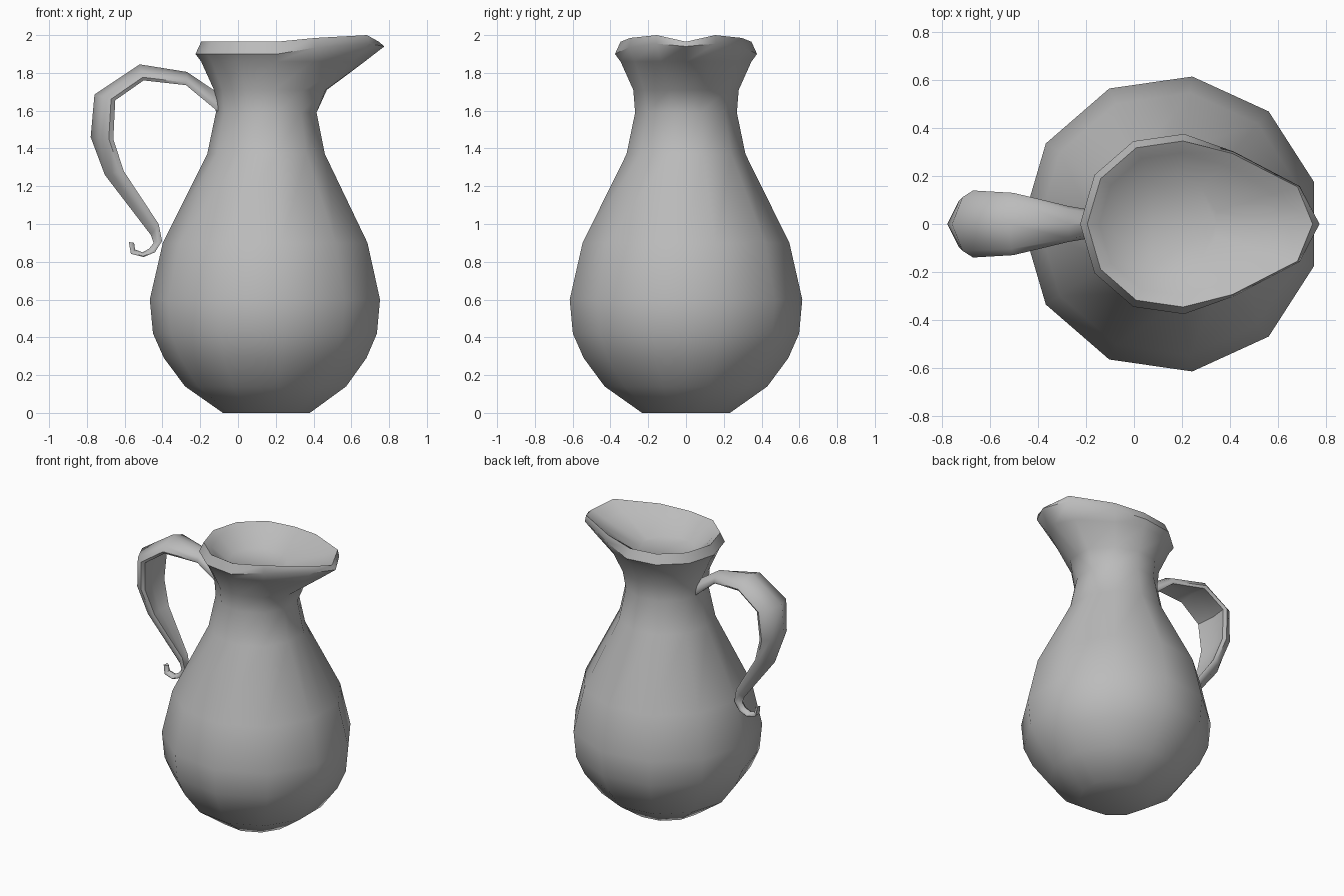
import bpy, bmesh, math

cube = bpy.data.objects.get("Cube")
if cube:
    bpy.data.objects.remove(cube, do_unlink=True)

grey = bpy.data.materials.new("clay_grey")
grey.use_nodes = True
COLOUR = (0.5, 0.5, 0.5, 1)
grey.diffuse_color = COLOUR
grey.node_tree.nodes["Principled BSDF"].inputs["Base Color"].default_value = COLOUR

SIDES = 11
STEP = 2 * math.pi / SIDES
AXIS_X = 0.155


def finish(bm, name, sharp):
    bmesh.ops.recalc_face_normals(bm, faces=bm.faces)
    mesh = bpy.data.meshes.new(name)
    bm.to_mesh(mesh)
    bm.free()
    mesh.materials.append(grey)
    obj = bpy.data.objects.new(name, mesh)
    bpy.context.collection.objects.link(obj)
    bpy.ops.object.select_all(action="DESELECT")
    obj.select_set(True)
    bpy.context.view_layer.objects.active = obj
    bpy.ops.object.shade_smooth_by_angle(angle=math.radians(sharp))
    return obj


def skin(rings, name, sharp):
    """Join closed rings of points with quads and cap both ends."""
    bm = bmesh.new()
    loops = [[bm.verts.new(p) for p in ring] for ring in rings]
    for a, b in zip(loops, loops[1:]):
        for i in range(len(a)):
            j = (i + 1) % len(a)
            bm.faces.new((a[i], a[j], b[j], b[i]))
    bm.faces.new(loops[0])
    bm.faces.new(loops[-1])
    return finish(bm, name, sharp)


def jug_ring(z, r, pull=(0, 0, 0), lift=(0, 0, 0)):
    """Eleven-sided ring plus a spout point; pull and lift shape the spout
    at its tip, its cheeks and its shoulders."""
    points = []
    for k in range(SIDES + 1):
        step = min(k, SIDES + 1 - k)
        angle = 0 if k == 0 else (k - 0.5) * STEP
        radius = r * math.cos(STEP / 2) if k == 0 else r
        rise = 0
        if step < 3:
            radius += pull[step]
            rise = lift[step]
        points.append((AXIS_X + radius * math.cos(angle),
                       radius * math.sin(angle), z + rise))
    return points


# Jug: belly, neck, flared rim with spout, then the inside of the mouth
belly = [(0, .235), (.14, .435), (.29, .547), (.42, .605), (.6, .622),
         (.9, .553), (1.37, .318), (1.59, .272)]
rings = [jug_ring(z, r) for z, r in belly]
rings += [
    jug_ring(1.71, .282, (.045, .04, .01)),
    jug_ring(1.86, .35, (.18, .12, .01), (0, 0, 0)),
    jug_ring(1.90, .38, (.255, .18, .02), (.04, .055, .035)),
    jug_ring(1.965, .35, (.255, .2, .04), (0, .035, .02)),
    jug_ring(1.935, .30, (.2, .15, .03), (-.01, .01, .01)),
    jug_ring(1.84, .195),
]
skin(rings, "jug_body", 45)

# Handle: arched strap given by outer ridge, inner face and half width
stations = [
    (-.10, 1.69, -.10, 1.59, .045), (-.27, 1.805, -.275, 1.735, .075),
    (-.52, 1.845, -.50, 1.76, .13), (-.76, 1.685, -.65, 1.655, .14),
    (-.78, 1.46, -.66, 1.45, .12), (-.705, 1.26, -.605, 1.28, .09),
    (-.46, .94, -.42, 1.0, .035), (-.447, .90, -.402, .91, .03),
    (-.47, .87, -.44, .85, .03), (-.505, .85, -.50, .825, .03),
    (-.545, .865, -.567, .842, .025), (-.55, .90, -.578, .905, .018),
]
half = [(.8, .4), (1, .8), (.9, 1)]
section = [(0, 0)] + half + [(0, .82)] + [(-y, t) for y, t in reversed(half)]
strap = [[(xo + (xi - xo) * t, y * w, zo + (zi - zo) * t) for y, t in section]
         for xo, zo, xi, zi, w in stations]
skin(strap, "handle", 50)
